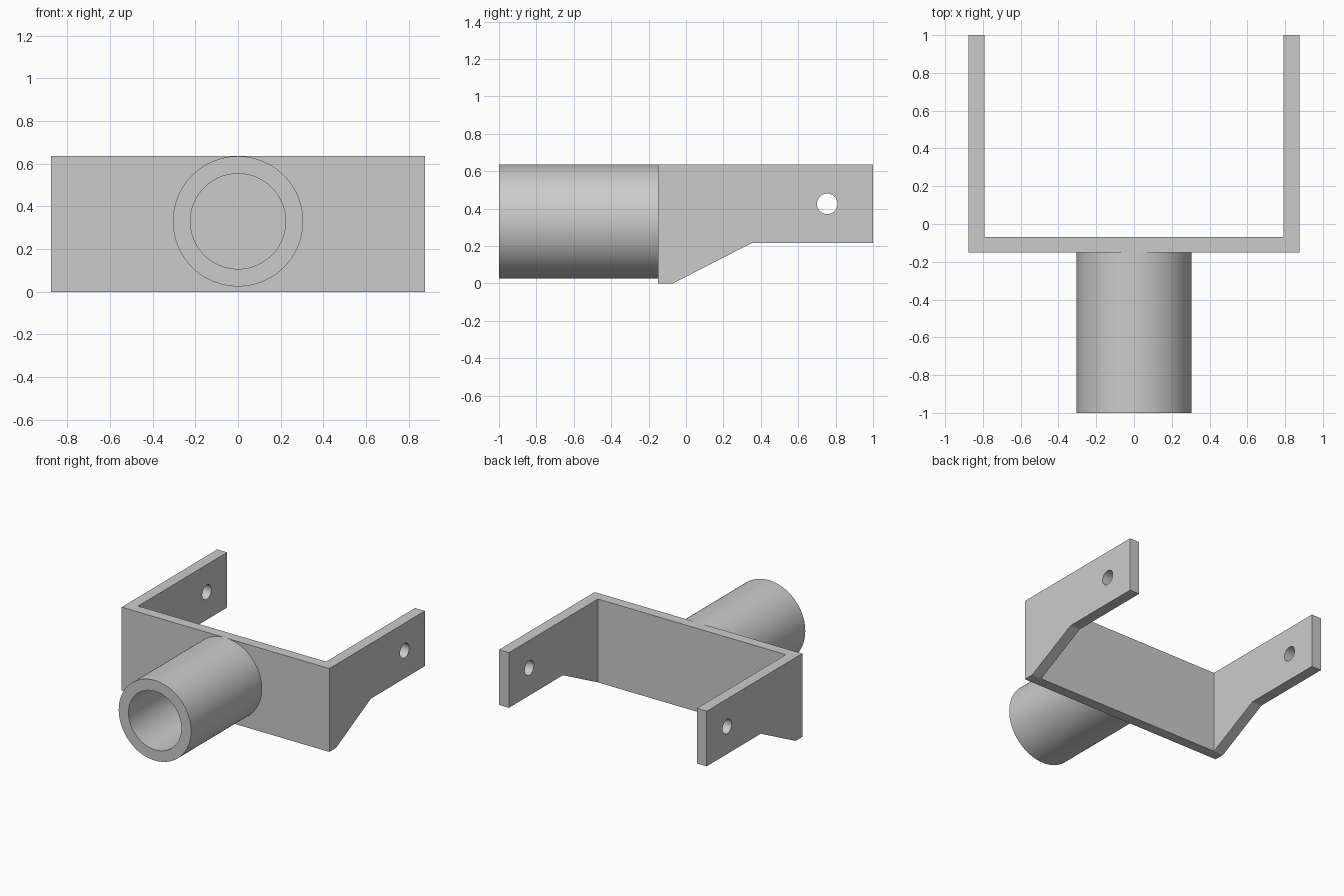
import bpy, bmesh, math
from mathutils import Matrix, Vector

cube = bpy.data.objects.get("Cube")
if cube:
    bpy.data.objects.remove(cube, do_unlink=True)

HALF_WIDTH, HEIGHT, WALL = 0.875, 0.635, 0.083
PLATE_FRONT, PLATE_BACK = -0.15, -0.07

grey = bpy.data.materials.new("plain grey")
colour = (0.6, 0.6, 0.6, 1)
grey.diffuse_color = colour
grey.use_nodes = True
grey.node_tree.nodes["Principled BSDF"].inputs["Base Color"].default_value = colour


def make_object(name, bm):
    bmesh.ops.recalc_face_normals(bm, faces=bm.faces)
    mesh = bpy.data.meshes.new(name)
    bm.to_mesh(mesh)
    bm.free()
    mesh.materials.append(grey)
    obj = bpy.data.objects.new(name, mesh)
    bpy.context.collection.objects.link(obj)
    return obj


def activate(obj):
    bpy.ops.object.select_all(action="DESELECT")
    obj.select_set(True)
    bpy.context.view_layer.objects.active = obj


def extrude_side_profile(name, points, half_width):
    bm = bmesh.new()
    face = bm.faces.new([bm.verts.new((-half_width, y, z)) for y, z in points])
    moved = bmesh.ops.extrude_face_region(bm, geom=[face])["geom"]
    verts = [v for v in moved if isinstance(v, bmesh.types.BMVert)]
    bmesh.ops.translate(bm, verts=verts, vec=(2 * half_width, 0, 0))
    return make_object(name, bm)


def cut(target, cutter):
    cutter.hide_render = True
    mod = target.modifiers.new("cut", "BOOLEAN")
    mod.operation = "DIFFERENCE"
    mod.solver = "EXACT"
    mod.object = cutter
    activate(target)
    bpy.ops.object.modifier_apply(modifier=mod.name)
    bpy.data.objects.remove(cutter, do_unlink=True)


# Bracket: side profile across the full width, hollowed behind the front plate
bracket = extrude_side_profile("bracket", [
    (PLATE_FRONT, 0), (PLATE_BACK, 0), (0.35, 0.215),
    (1, 0.215), (1, HEIGHT), (PLATE_FRONT, HEIGHT)], HALF_WIDTH)
cut(bracket, extrude_side_profile("gap_cutter", [
    (PLATE_BACK, -1), (2, -1), (2, 1), (PLATE_BACK, 1)], HALF_WIDTH - WALL))

# Pin holes through both arms
bm = bmesh.new()
bmesh.ops.create_cone(
    bm, cap_ends=True, segments=48, radius1=0.055, radius2=0.055, depth=3,
    matrix=Matrix.Translation((0, 0.755, 0.425)) @ Matrix.Rotation(math.pi / 2, 4, "Y"))
cut(bracket, make_object("pin_hole_cutter", bm))

# Socket tube: a wall profile spun around the front-to-back axis
AXIS_Z, OUTER, INNER = 0.33, 0.305, 0.223
bm = bmesh.new()
profile = [bm.verts.new((r, y, AXIS_Z)) for r, y in [
    (OUTER, PLATE_FRONT), (OUTER, -1), (INNER, -1), (INNER, PLATE_FRONT)]]
edges = [bm.edges.new(pair) for pair in zip(profile, profile[1:])]
bmesh.ops.spin(bm, geom=profile + edges, cent=(0, 0, AXIS_Z), axis=(0, 1, 0),
               angle=math.tau, steps=96, use_merge=True)
bmesh.ops.remove_doubles(bm, verts=bm.verts, dist=0.0001)
# Outer wall faces must point away from the axis
tube = make_object("socket_tube", bm)
centre = Vector((0, 0, AXIS_Z))
outer = max(tube.data.polygons, key=lambda p: Vector((p.center.x, 0, p.center.z - AXIS_Z)).length)
if outer.normal.dot(Vector((outer.center.x, 0, outer.center.z)) - centre) < 0:
    tube.data.flip_normals()

# Round surfaces shade smoothly, edges stay sharp
for obj in (bracket, tube):
    activate(obj)
    bpy.ops.object.shade_smooth_by_angle(angle=math.radians(25))
